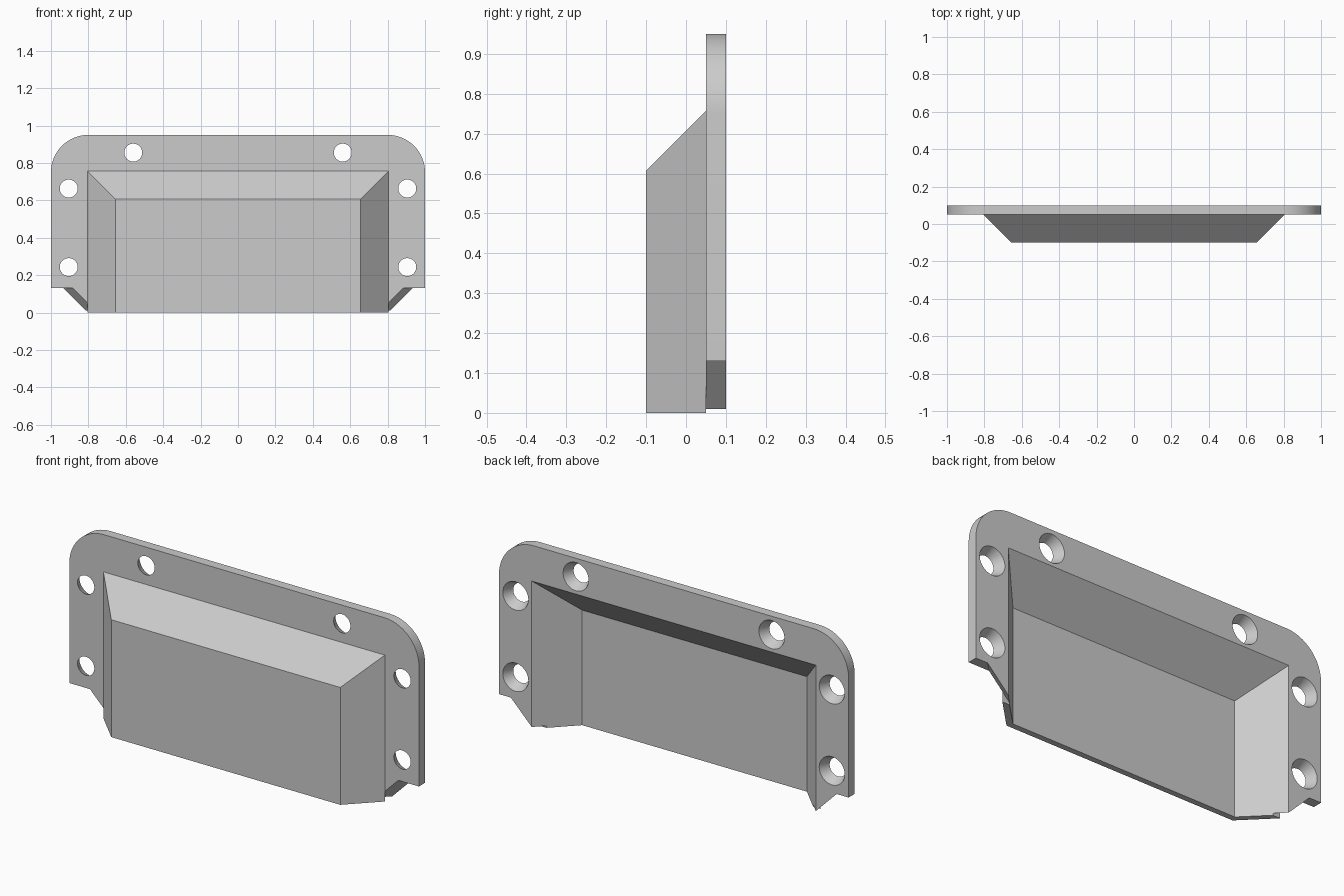
import bpy, bmesh, math
from mathutils import Matrix, Vector

cube = bpy.data.objects.get("Cube")
if cube:
    bpy.data.objects.remove(cube, do_unlink=True)

grey = bpy.data.materials.new("light_grey")
grey.use_nodes = True
colour = (0.6, 0.6, 0.6, 1)
grey.diffuse_color = colour
grey.node_tree.nodes["Principled BSDF"].inputs["Base Color"].default_value = colour

FRONT, JOINT, BACK = -0.10, 0.05, 0.10
WALL = 0.03
SIDE, TOP = 0.805, 0.757          # outer shell size where it meets the flange
GAP = WALL * math.sqrt(2)         # sideways wall thickness on a 45 degree slope


def finish(name, bm):
    bmesh.ops.recalc_face_normals(bm, faces=bm.faces)
    mesh = bpy.data.meshes.new(name)
    bm.to_mesh(mesh)
    bm.free()
    obj = bpy.data.objects.new(name, mesh)
    bpy.context.collection.objects.link(obj)
    mesh.materials.append(grey)
    return obj


def arch(bm, y, inset):
    """Three-sided outline, open at the bottom, following the 45 degree slope."""
    x, z = SIDE + y - JOINT - inset, TOP + y - JOINT - inset
    return [bm.verts.new((px, y, pz)) for px, pz in ((-x, 0), (-x, z), (x, z), (x, 0))]


# Cover: hollow shell with sloped sides and top, open at the back and bottom
bm = bmesh.new()
arches = [arch(bm, JOINT, 0), arch(bm, FRONT, 0),
          arch(bm, FRONT + WALL, GAP), arch(bm, JOINT, GAP)]
for a, b in zip(arches, arches[1:] + arches[:1]):
    for i in range(3):
        bm.faces.new((a[i], a[i + 1], b[i + 1], b[i]))
bm.faces.new(arches[1])
bm.faces.new(arches[2])
o1, o2, i2, i1 = arches
bm.faces.new((o1[0], o2[0], o2[3], o1[3], i1[3], i2[3], i2[0], i1[0]))
finish("cover", bm)


# Flange: rounded plate around the cover, with sloped lower wings
def flange_half(y):
    shift = y - BACK
    inner = SIDE + BACK - JOINT - GAP + shift
    top = TOP + BACK - JOINT - GAP + shift
    radius, steps = 0.2, 16
    pts = [(inner, top), (inner, 0.01), (0.932 + shift, 0.13), (1, 0.13)]
    for i in range(steps + 1):
        a = math.pi / 2 * i / steps
        pts.append((1 - radius + radius * math.cos(a), 0.95 - radius + radius * math.sin(a)))
    return pts


bm = bmesh.new()
loops = []
for y in (JOINT, BACK):
    half = flange_half(y)
    outline = half + [(-x, z) for x, z in reversed(half)]
    loops.append([bm.verts.new((x, y, z)) for x, z in outline])
    bm.faces.new(loops[-1])
front, back = loops
for i in range(len(front)):
    j = (i + 1) % len(front)
    bm.faces.new((front[i], front[j], back[j], back[i]))
flange = finish("flange", bm)

# Tapered screw holes, wider at the back
bm = bmesh.new()
for x, z in ((0.905, 0.243), (0.905, 0.663), (0.56, 0.855)):
    for side in (-1, 1):
        place = Matrix.Translation(Vector((side * x, (JOINT + BACK) / 2, z)))
        bmesh.ops.create_cone(bm, cap_ends=True, segments=40, radius1=0.078, radius2=0.043,
                              depth=0.07, matrix=place @ Matrix.Rotation(math.pi / 2, 4, "X"))
cutter = finish("hole_cutter", bm)
cutter.hide_render = True
mod = flange.modifiers.new("holes", "BOOLEAN")
mod.operation = "DIFFERENCE"
mod.solver = "EXACT"
mod.object = cutter

bpy.ops.object.select_all(action="DESELECT")
flange.select_set(True)
bpy.context.view_layer.objects.active = flange
bpy.ops.object.modifier_apply(modifier=mod.name)
bpy.data.objects.remove(cutter, do_unlink=True)
bpy.ops.object.shade_smooth_by_angle(angle=math.radians(25))
